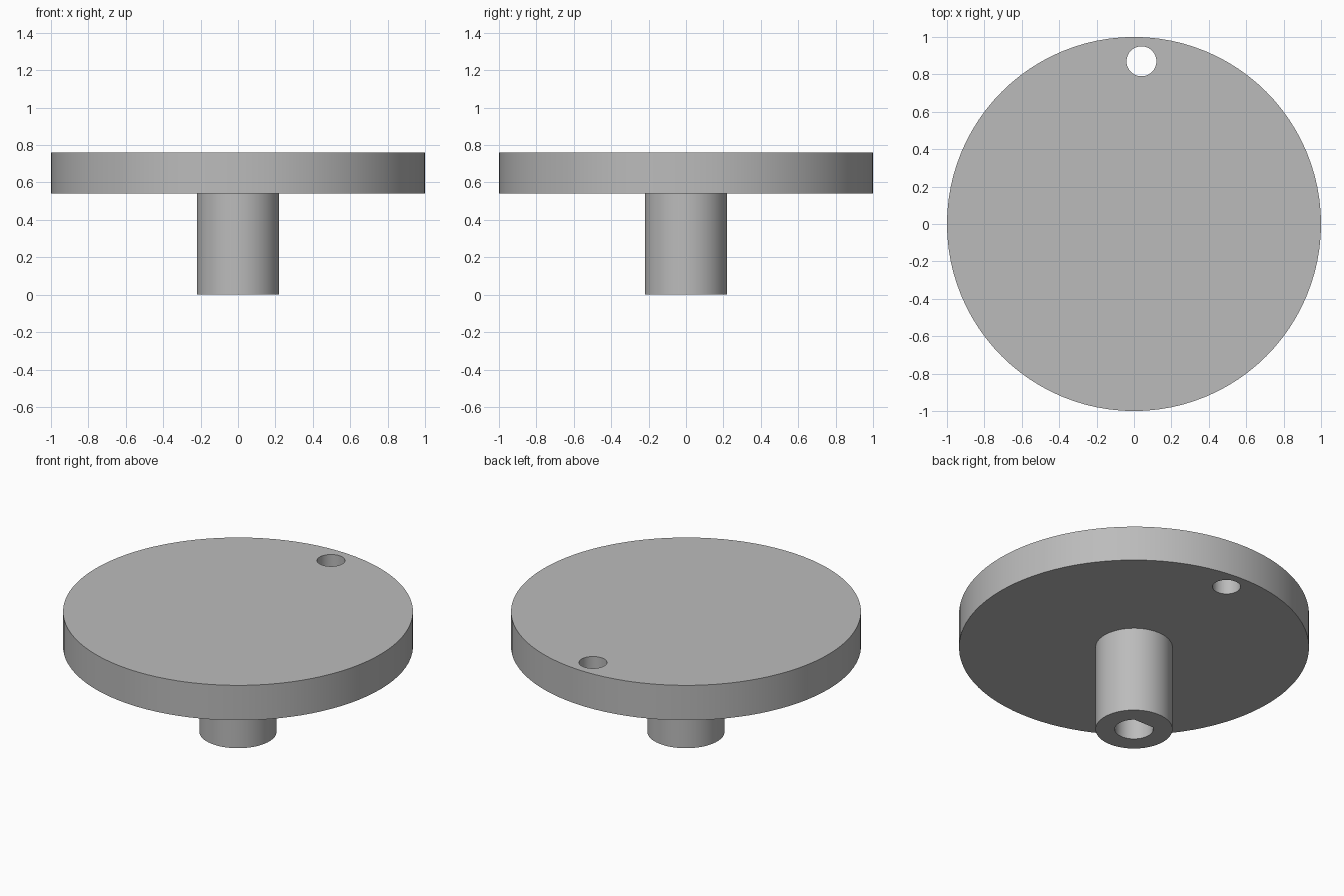
import bpy, bmesh, math

cube = bpy.data.objects.get("Cube")
if cube:
    bpy.data.objects.remove(cube, do_unlink=True)

DISC_R, STEM_R, DISC_BOTTOM, TOP = 1.0, 0.22, 0.54, 0.76
BORE_R, BORE_FLAT = 0.11, 0.087
HOLE_R, HOLE_X, HOLE_Y = 0.08, 0.04, 0.87

grey = bpy.data.materials.new("plain grey")
grey.use_nodes = True
colour = (0.5, 0.5, 0.5, 1)
grey.diffuse_color = colour
grey.node_tree.nodes["Principled BSDF"].inputs["Base Color"].default_value = colour


def make_object(name, bm):
    bmesh.ops.recalc_face_normals(bm, faces=bm.faces)
    mesh = bpy.data.meshes.new(name)
    bm.to_mesh(mesh)
    bm.free()
    mesh.materials.append(grey)
    obj = bpy.data.objects.new(name, mesh)
    bpy.context.collection.objects.link(obj)
    return obj


def circle(radius, count, x=0, y=0):
    steps = [2 * math.pi * i / count for i in range(count)]
    return [(x + radius * math.cos(a), y + radius * math.sin(a)) for a in steps]


def prism(name, outline, bottom, top):
    bm = bmesh.new()
    face = bm.faces.new([bm.verts.new((x, y, bottom)) for x, y in outline])
    result = bmesh.ops.extrude_face_region(bm, geom=[face])
    verts = [v for v in result["geom"] if isinstance(v, bmesh.types.BMVert)]
    bmesh.ops.translate(bm, verts=verts, vec=(0, 0, top - bottom))
    return make_object(name, bm)


# Disc and stem as one stepped solid of revolution
bm = bmesh.new()
sections = [(STEM_R, 0), (STEM_R, DISC_BOTTOM), (DISC_R, DISC_BOTTOM), (DISC_R, TOP)]
rings = [[bm.verts.new((x, y, z)) for x, y in circle(r, 96)] for r, z in sections]
for low, high in zip(rings, rings[1:]):
    for i in range(len(low)):
        bm.faces.new((low[i - 1], low[i], high[i], high[i - 1]))
bm.faces.new(rings[0])
bm.faces.new(rings[-1])
body = make_object("disc_with_stem", bm)

# D-shaped blind bore up the stem, flat side towards the back
flat_angle = math.asin(BORE_FLAT / BORE_R)
sweep = math.pi + 2 * flat_angle
arc = [math.pi - flat_angle + sweep * i / 48 for i in range(49)]
bore = prism("shaft_bore_cutter",
             [(BORE_R * math.cos(a), BORE_R * math.sin(a)) for a in arc],
             -0.1, DISC_BOTTOM)

# Round through hole near the back rim
pin = prism("crank_hole_cutter", circle(HOLE_R, 48, HOLE_X, HOLE_Y),
            DISC_BOTTOM - 0.1, TOP + 0.1)

bpy.ops.object.select_all(action="DESELECT")
body.select_set(True)
bpy.context.view_layer.objects.active = body
for cutter in (bore, pin):
    cutter.hide_render = True
    cut = body.modifiers.new(cutter.name, "BOOLEAN")
    cut.operation = "DIFFERENCE"
    cut.solver = "EXACT"
    cut.object = cutter
    bpy.ops.object.modifier_apply(modifier=cut.name)
    bpy.data.objects.remove(cutter, do_unlink=True)

bpy.ops.object.shade_smooth_by_angle(angle=math.radians(30))
